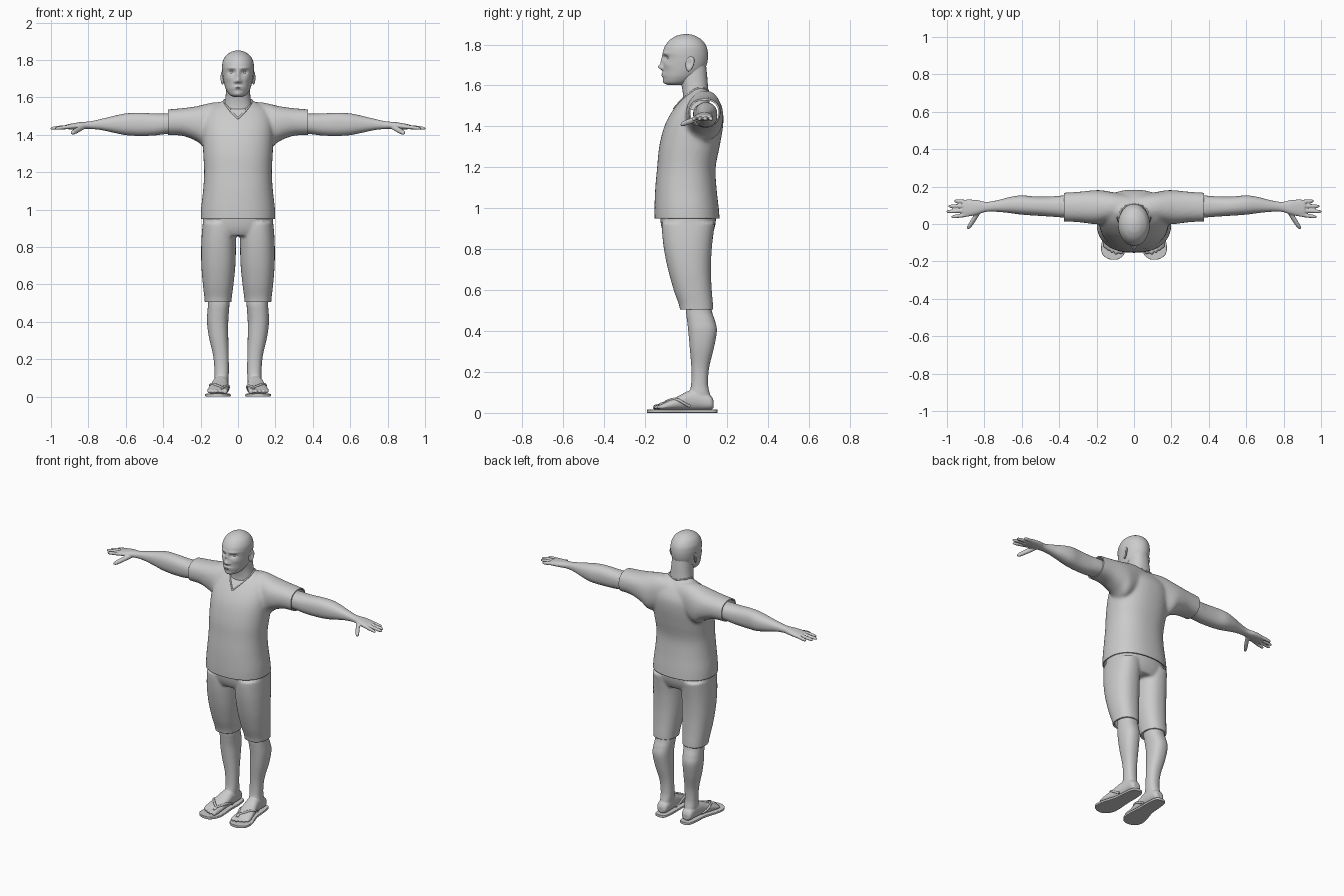
import bpy, bmesh, math
from mathutils import Vector
from mathutils.bvhtree import BVHTree

cube = bpy.data.objects.get("Cube")
if cube:
    bpy.data.objects.remove(cube)

grey = bpy.data.materials.new("plain_grey")
grey.use_nodes = True
grey.diffuse_color = (0.6, 0.6, 0.6, 1)
grey.node_tree.nodes["Principled BSDF"].inputs["Base Color"].default_value = (0.6, 0.6, 0.6, 1)


def smooth_rows(rows, steps):
    """Catmull-Rom interpolation of rows of numbers."""
    out = []
    for i in range(len(rows) - 1):
        p = [rows[max(0, min(len(rows) - 1, i + k))] for k in (-1, 0, 1, 2)]
        for s in range(steps):
            t = s / steps
            out.append([b + 0.5 * t * (c - a + t * (2 * a - 5 * b + 4 * c - d + t * (3 * (b - c) + d - a)))
                        for a, b, c, d in zip(*p)])
    return out + [list(rows[-1])]


def loft(bm, axis, rows, side=1, n=32, steps=5, power=2.3):
    """Skin rows of (position, a0, a1, b0, b1) along an axis and cap both ends."""
    rings = []
    for t, a0, a1, b0, b1 in smooth_rows(rows, steps):
        ring = []
        for k in range(n):
            ang = math.tau * k / n
            c, s = math.cos(ang), math.sin(ang)
            co = [(a0 + a1) / 2 + (a1 - a0) / 2 * math.copysign(abs(c) ** (2 / power), c),
                  (b0 + b1) / 2 + (b1 - b0) / 2 * math.copysign(abs(s) ** (2 / power), s)]
            co.insert(axis, t)
            ring.append(bm.verts.new((co[0] * side, co[1], co[2])))
        rings.append(ring)
    for r, q in zip(rings, rings[1:]):
        for k in range(n):
            bm.faces.new((r[k], r[(k + 1) % n], q[(k + 1) % n], q[k]))
    bm.faces.new(rings[0])
    bm.faces.new(rings[-1])


def centred(rows):
    """Turn (z, half width, front, back) into full loft rows."""
    return [(z, -w, w, f, b) for z, w, f, b in rows]


def digit(bm, axis, start, end, r, side):
    """Finger or toe with a rounded tip."""
    rows = []
    for t, k in ((0, 1), (0.45, 1.02), (0.8, 0.92), (0.94, 0.7), (1, 0.3)):
        p = Vector(start).lerp(Vector(end), t)
        a, b = [p[i] for i in range(3) if i != axis]
        rows.append((p[axis], a - r * k, a + r * k, b - r * k, b + r * k))
    loft(bm, axis, rows, side, n=14, steps=3, power=2)


def finish(name, bm, voxel=0, relax=4, cuts=(), thickness=0):
    """Make an object; optionally fuse its pieces, trim open hems and thicken."""
    bmesh.ops.recalc_face_normals(bm, faces=bm.faces)
    me = bpy.data.meshes.new(name)
    bm.to_mesh(me)
    bm.free()
    ob = bpy.data.objects.new(name, me)
    bpy.context.scene.collection.objects.link(ob)
    if voxel:
        m = ob.modifiers.new("fuse", 'REMESH')
        m.mode, m.voxel_size = 'VOXEL', voxel
        m = ob.modifiers.new("relax", 'SMOOTH')
        m.factor, m.iterations = 0.5, relax
        dg = bpy.context.evaluated_depsgraph_get()
        fused = bpy.data.meshes.new_from_object(ob.evaluated_get(dg))
        ob.modifiers.clear()
        ob.data = me = fused
    if cuts:
        bm = bmesh.new()
        bm.from_mesh(me)
        for co, no in cuts:
            bmesh.ops.bisect_plane(bm, geom=bm.verts[:] + bm.edges[:] + bm.faces[:],
                                   plane_co=co, plane_no=no, clear_outer=True)
        bm.to_mesh(me)
        bm.free()
    me.materials.clear()
    me.materials.append(grey)
    bpy.ops.object.select_all(action='DESELECT')
    ob.select_set(True)
    bpy.context.view_layer.objects.active = ob
    bpy.ops.object.shade_smooth_by_angle(angle=math.radians(50))
    if thickness:
        m = ob.modifiers.new("cloth", 'SOLIDIFY')
        m.thickness, m.offset = thickness, -1
    return ob


def piping(name, points, target, radius, side=1):
    """Thin cord laid on the surface of another part."""
    bm = bmesh.new()
    bm.from_mesh(target.data)
    tree = BVHTree.FromBMesh(bm)
    bm.free()
    cu = bpy.data.curves.new(name, 'CURVE')
    cu.dimensions, cu.bevel_depth, cu.bevel_resolution = '3D', radius, 2
    path = smooth_rows(points, 6)
    sp = cu.splines.new('POLY')
    sp.points.add(len(path) - 1)
    for pt, co in zip(sp.points, path):
        hit = tree.find_nearest(Vector((co[0] * side, co[1], co[2])))[0]
        pt.co = (*hit, 1)
    cu.use_fill_caps = True
    cu.materials.append(grey)
    bpy.context.scene.collection.objects.link(bpy.data.objects.new(name, cu))


SIDES = (("left", 1), ("right", -1))

# Shirt: torso and sleeves fused, then trimmed at the hems
bm = bmesh.new()
loft(bm, 2, centred([(.92, .2, -.153, .167), (1, .198, -.154, .16), (1.1, .187, -.15, .149),
                     (1.2, .181, -.141, .145), (1.3, .186, -.131, .164), (1.4, .19, -.106, .181),
                     (1.47, .185, -.07, .18), (1.53, .16, -.022, .15), (1.565, .11, .015, .115),
                     (1.59, .07, .035, .095)]), n=48)
for _, s in SIDES:
    loft(bm, 0, [(-.03, .04, .15, 1.4, 1.56), (.1, .02, .168, 1.36, 1.575), (.17, 0, .18, 1.33, 1.565),
                 (.22, 0, .18, 1.365, 1.553), (.3, .01, .172, 1.395, 1.542), (.4, .014, .166, 1.397, 1.534)], s)
shirt = finish("shirt", bm, .01, 6, [((0, 0, .95), (0, 0, -1)), ((.375, 0, 0), (1, 0, 0)),
                                     ((-.375, 0, 0), (-1, 0, 0))], .008)

# V-shaped collar
for label, s in SIDES:
    piping(label + "_collar", [(0, -.06, 1.487), (.04, -.025, 1.53), (.072, .03, 1.575),
                               (.06, .085, 1.582), (0, .11, 1.575)], shirt, .005, s)

# Shorts
bm = bmesh.new()
loft(bm, 2, centred([(1, .183, -.13, .148), (.93, .188, -.124, .145), (.89, .186, -.115, .135),
                     (.86, .17, -.1, .12)]), n=48)
for _, s in SIDES:
    loft(bm, 2, [(.93, .02, .188, -.118, .142), (.88, .012, .193, -.117, .135), (.8, .011, .197, -.108, .126),
                 (.7, .014, .196, -.088, .122), (.6, .024, .188, -.06, .126), (.53, .033, .18, -.035, .132),
                 (.49, .036, .177, -.028, .134)], s)
finish("shorts", bm, .008, 5, [((0, 0, .505), (0, 0, -1)), ((0, 0, .975), (0, 0, 1))], .012)

for label, s in SIDES:
    # Arm and hand
    bm = bmesh.new()
    loft(bm, 0, [(.28, .035, .15, 1.41, 1.512), (.375, .035, .152, 1.405, 1.513), (.45, .04, .147, 1.396, 1.514),
                 (.53, .045, .147, 1.394, 1.518), (.6, .05, .153, 1.398, 1.514), (.66, .058, .145, 1.41, 1.502),
                 (.73, .065, .127, 1.425, 1.485), (.79, .065, .118, 1.431, 1.472), (.84, .05, .128, 1.43, 1.468),
                 (.89, .04, .131, 1.428, 1.46), (.915, .045, .126, 1.431, 1.455)], s)
    for y0, y1, tip in ((.051, .037, .977), (.073, .066, 1.004), (.096, .095, .993), (.118, .123, .962)):
        digit(bm, 0, (.88, y0, 1.445), (tip, y1, 1.434), .0105, s)
    digit(bm, 1, (.825, .075, 1.445), (.888, -.027, 1.408), .0145, s)
    finish(label + "_arm", bm, .004, 4)

    # Lower leg, foot and toes
    bm = bmesh.new()
    loft(bm, 2, [(.58, .05, .16, .005, .12), (.5, .046, .16, 0, .126), (.45, .049, .164, .005, .142),
                 (.4, .052, .166, .011, .151), (.32, .052, .156, .018, .137), (.22, .05, .133, .026, .113),
                 (.14, .049, .126, .025, .108), (.09, .051, .126, .015, .117), (.05, .055, .122, .01, .12)], s)
    loft(bm, 1, [(.135, .07, .11, .025, .06), (.12, .055, .125, .016, .085), (.07, .05, .129, .014, .11),
                 (.02, .05, .136, .014, .11), (-.03, .05, .149, .014, .086), (-.08, .051, .161, .014, .062),
                 (-.115, .055, .165, .014, .046), (-.13, .065, .158, .018, .038)], s)
    for x, tip, r in ((.069, -.161, .0155), (.095, -.163, .0115), (.117, -.154, .011),
                      (.137, -.142, .0105), (.154, -.127, .01)):
        digit(bm, 1, (x, -.09, .034), (x, tip, .027), r, s)
    leg = finish(label + "_leg", bm, .0045, 4)

    # Sandal sole and straps
    bm = bmesh.new()
    loft(bm, 1, [(.153, .078, .1, 0, .016), (.14, .055, .125, 0, .016), (.08, .045, .136, 0, .016),
                 (0, .045, .143, 0, .016), (-.08, .039, .168, 0, .016), (-.13, .041, .176, 0, .016),
                 (-.165, .055, .167, 0, .016), (-.185, .078, .14, 0, .016), (-.19, .095, .12, 0, .016)],
         s, power=8)
    finish(label + "_sandal_sole", bm)
    for where, path in (("outer", [(.115, -.085, .068), (.15, -.03, .06), (.15, .025, .02)]),
                        ("inner", [(.062, -.08, .06), (.045, -.03, .055), (.045, .025, .02)])):
        piping(f"{label}_{where}_strap", [(.083, -.13, .03), (.083, -.11, .055)] + path, leg, .007, s)

# Neck
bm = bmesh.new()
loft(bm, 2, centred([(1.48, .085, -.02, .12), (1.55, .076, -.015, .112), (1.6, .067, -.022, .107),
                     (1.65, .063, -.035, .103), (1.7, .06, -.04, .098)]))
finish("neck", bm)

# Head, with the face pushed in and out by soft bumps
bm = bmesh.new()
loft(bm, 2, centred([(1.603, .022, -.088, -.02), (1.613, .045, -.105, .02), (1.64, .063, -.112, .06),
                     (1.67, .073, -.113, .087), (1.7, .079, -.113, .101), (1.73, .083, -.112, .107),
                     (1.76, .085, -.113, .107), (1.79, .082, -.104, .1), (1.82, .067, -.082, .08),
                     (1.84, .042, -.052, .05), (1.848, .022, -.026, .028), (1.851, .004, -.004, .006)]),
     n=128, steps=10, power=2)
bumps = [(0, 1.72, .011, .024, .011), (0, 1.69, .013, .013, .021), (.014, 1.684, .008, .008, .008),
         (.033, 1.735, .017, .012, -.014), (.035, 1.757, .024, .008, .005), (0, 1.652, .026, .01, .009),
         (0, 1.652, .023, .0025, -.005), (0, 1.617, .022, .014, .005), (.05, 1.7, .018, .016, .004)]
for v in bm.verts:
    if v.co.y < -.02:
        x, z = abs(v.co.x), v.co.z
        v.co.y -= sum(h * math.exp(-((x - bx) / sx) ** 2 - ((z - bz) / sz) ** 2)
                      for bx, bz, sx, sz, h in bumps)
finish("head", bm)

for label, s in SIDES:
    # Eyes
    bm = bmesh.new()
    bmesh.ops.create_uvsphere(bm, u_segments=20, v_segments=12, radius=.0135)
    bmesh.ops.translate(bm, verts=bm.verts, vec=(.033 * s, -.079, 1.734))
    finish(label + "_eye", bm)

    # Ears, hollowed on the outside
    bm = bmesh.new()
    bmesh.ops.create_uvsphere(bm, u_segments=32, v_segments=24, radius=1)
    for v in bm.verts:
        x, y, z = v.co
        if x > 0:
            x -= .9 * math.exp(-((y + .1) ** 2 + (z - .1) ** 2) / .25)
        width = .021 + .005 * z
        v.co = (s * (.083 + .009 * x + .006 * y), .018 + width * y + .005 * z, 1.705 + .036 * z)
    finish(label + "_ear", bm)
